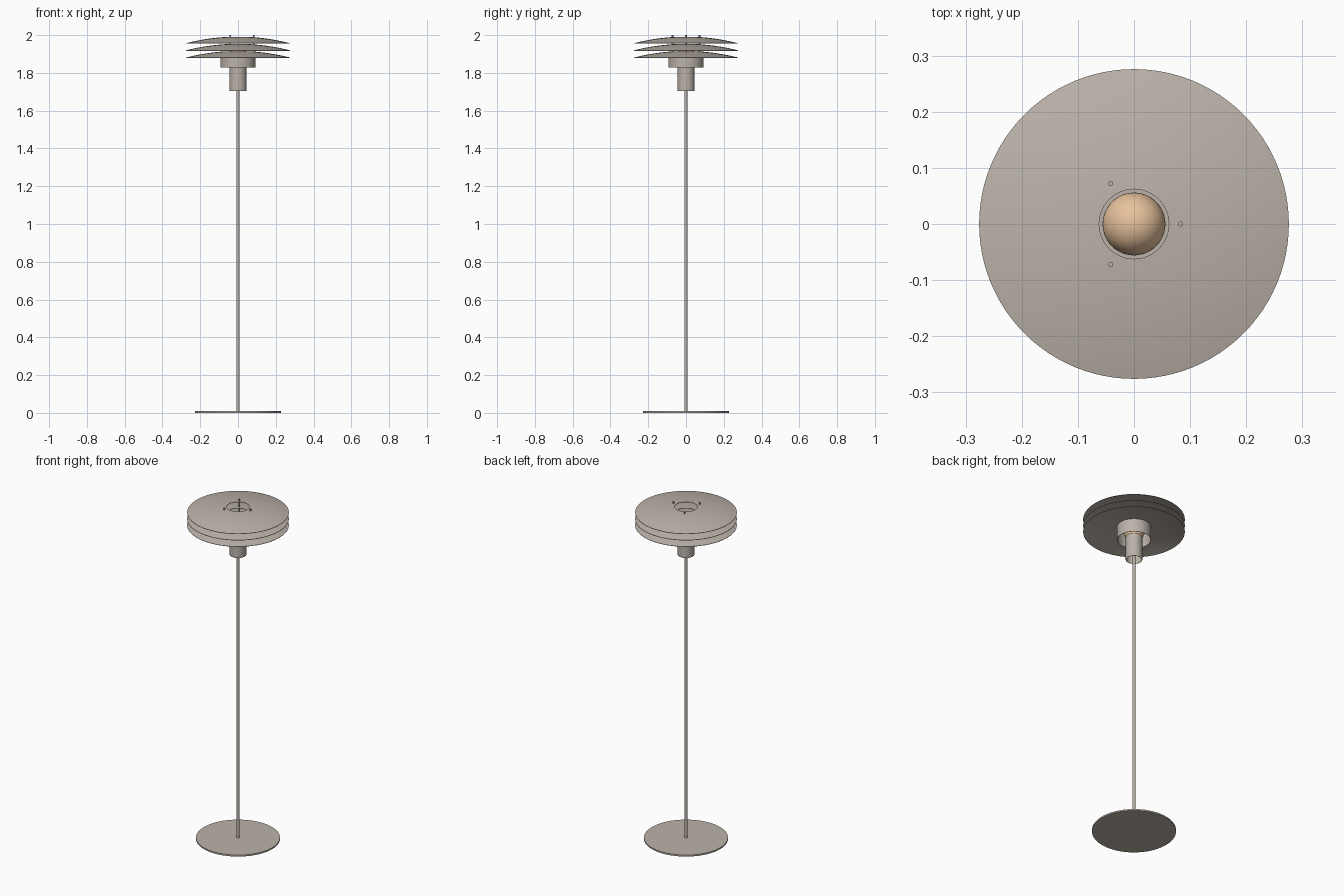
import bpy, math

if "Cube" in bpy.data.objects:
    bpy.data.objects.remove(bpy.data.objects["Cube"])

SEG = 72


def material(name, rgb):
    m = bpy.data.materials.new(name)
    m.diffuse_color = (*rgb, 1)
    m.use_nodes = True
    m.node_tree.nodes["Principled BSDF"].inputs["Base Color"].default_value = m.diffuse_color
    return m


METAL = material("warm grey metal", (0.50, 0.45, 0.40))
GLOW = material("peach glass", (0.82, 0.55, 0.34))


def lathe(name, profile, mat, seg=SEG, at=(0, 0), closed=True):
    """Revolve (radius, z) points around the vertical axis; radius 0 becomes a pole."""
    verts, faces, rings = [], [], []
    for r, z in profile:
        count = 1 if r == 0 else seg
        rings.append([len(verts) + i % count for i in range(seg)])
        for i in range(count):
            a = 2 * math.pi * i / seg
            verts.append((r * math.cos(a), r * math.sin(a), z))
    pairs = list(zip(rings, rings[1:]))
    if closed:
        pairs.append((rings[-1], rings[0]))
    for a, b in pairs:
        for i in range(seg):
            j = (i + 1) % seg
            face = list(dict.fromkeys((a[i], a[j], b[j], b[i])))
            if len(face) > 2:
                faces.append(face)
    mesh = bpy.data.meshes.new(name)
    mesh.from_pydata(verts, [], faces)
    mesh.materials.append(mat)
    obj = bpy.data.objects.new(name, mesh)
    obj.location = (*at, 0)
    bpy.context.collection.objects.link(obj)
    bpy.ops.object.select_all(action='DESELECT')
    obj.select_set(True)
    bpy.context.view_layer.objects.active = obj
    bpy.ops.object.shade_smooth_by_angle(angle=math.radians(35))
    return obj


def solid(name, radius, z0, z1, mat, seg=SEG, at=(0, 0)):
    return lathe(name, [(0, z0), (radius, z0), (radius, z1), (0, z1)], mat, seg, at, False)


def tube(name, radius, wall, z0, z1, mat):
    return lathe(name, [(radius - wall, z0), (radius, z0), (radius, z1), (radius - wall, z1)], mat)


# Floor plate and pole
solid("base_plate", 0.228, 0.0, 0.009, METAL, 96)
solid("pole", 0.008, 0.009, 1.82, METAL, 24)

# Open socket sleeve and wider collar hanging below the shades
tube("socket_sleeve", 0.045, 0.002, 1.704, 1.845, METAL)
tube("collar", 0.093, 0.002, 1.828, 1.908, METAL)

# Three shallow domed shades with a centre opening
RIM, HOLE, RISE, THICK = 0.276, 0.062, 0.035, 0.002
radii = [HOLE + (RIM - HOLE) * i / 14 for i in range(15)]
for n, rim_z in enumerate((1.881, 1.919, 1.957)):
    top = [(r, rim_z + RISE * (1 - (r / RIM) ** 2)) for r in radii]
    under = [(r, z - THICK) for r, z in reversed(top)]
    lathe(f"shade_{n + 1}", under + top, METAL, 96)

# Three spacer rods through the shades
for n in range(3):
    a = 2 * math.pi * n / 3
    solid(f"spacer_rod_{n + 1}", 0.0045, 1.88, 2.0, METAL, 16,
          (0.083 * math.cos(a), 0.083 * math.sin(a)))

# Round bulb seated in the sleeve
BULB_Z, BULB_R = 1.878, 0.056
arc = [(BULB_R * math.sin(math.pi * i / 24) if 0 < i < 24 else 0,
        BULB_Z - BULB_R * math.cos(math.pi * i / 24)) for i in range(25)]
lathe("bulb", arc, GLOW, 48, closed=False)
